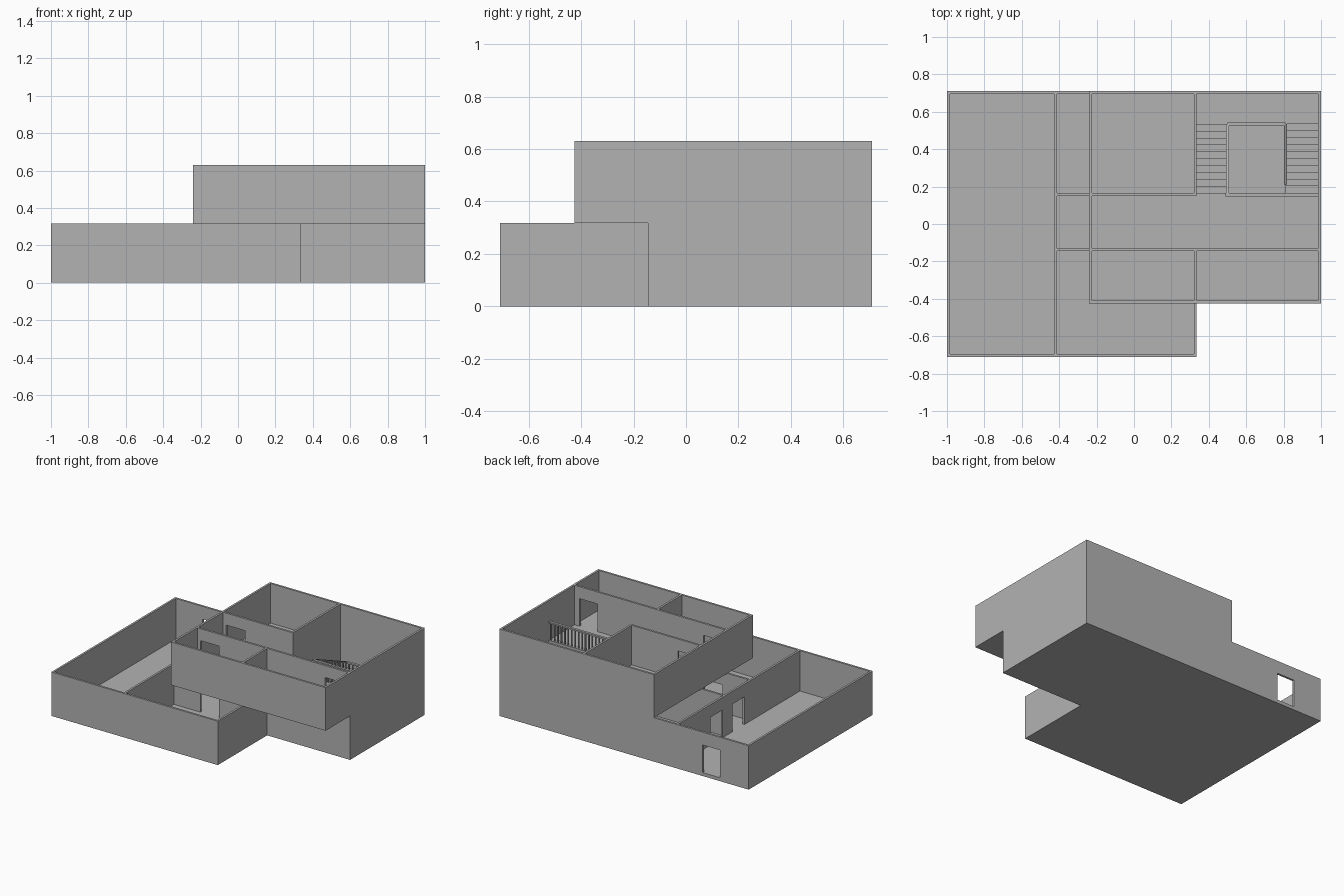
import bpy
import bmesh
from mathutils import Vector

cube = bpy.data.objects.get("Cube")
if cube:
    bpy.data.objects.remove(cube, do_unlink=True)

grey = bpy.data.materials.new("plaster_grey")
grey.use_nodes = True
COLOUR = (0.45, 0.45, 0.45, 1)
grey.diffuse_color = COLOUR
grey.node_tree.nodes["Principled BSDF"].inputs["Base Color"].default_value = COLOUR

T = 0.015                      # wall thickness
X, Y = 1.0, 0.71               # outer half sizes
FLOOR, CEIL, UPPER, TOP = 0.025, 0.318, 0.343, 0.63
DOOR = 0.2                     # door height


def add_box(bm, lo, hi, shear=(0, 0)):
    """Axis-aligned box; shear raises its z along x and y."""
    verts = bmesh.ops.create_cube(bm, size=1)["verts"]
    lo, hi = Vector(lo), Vector(hi)
    for v in verts:
        x, y, z = v.co
        v.co = (lo + hi) / 2 + Vector((x * (hi.x - lo.x), y * (hi.y - lo.y), z * (hi.z - lo.z)))
        v.co.z += x * shear[0] + y * shear[1]


def finish(name, bm):
    mesh = bpy.data.meshes.new(name)
    bm.to_mesh(mesh)
    bm.free()
    mesh.materials.append(grey)
    obj = bpy.data.objects.new(name, mesh)
    bpy.context.collection.objects.link(obj)
    return obj


def boxes(name, items):
    bm = bmesh.new()
    for lo, hi in items:
        add_box(bm, lo, hi)
    return finish(name, bm)


def wall(name, axis, at, start, end, z, doors=()):
    """Wall along an axis, its low side at `at`, with door openings cut out."""
    bm = bmesh.new()

    def piece(a, b, low, high):
        if axis == "x":
            add_box(bm, (a, at, low), (b, at + T, high))
        else:
            add_box(bm, (at, a, low), (at + T, b, high))

    cursor = start
    for a, b in doors:
        piece(cursor, a, z[0], z[1])
        piece(a, b, z[0] + DOOR, z[1])
        cursor = b
    piece(cursor, end, z[0], z[1])
    return finish(name, bm)


def railing(name, p, q, posts, height=0.13):
    """Handrail with balusters between two foot points, level or sloping."""
    bm = bmesh.new()
    p, q = Vector(p), Vector(q)
    d, mid = q - p, (p + q) / 2
    along_x = abs(d.x) > abs(d.y)
    half = Vector((abs(d.x) / 2, 0.009, 0.005)) if along_x else Vector((0.009, abs(d.y) / 2, 0.005))
    rise = d.z * (1 if (d.x if along_x else d.y) > 0 else -1)
    centre = mid + Vector((0, 0, height))
    add_box(bm, centre - half, centre + half, (rise, 0) if along_x else (0, rise))
    for i in range(posts):
        f = p + d * ((i + 0.5) / posts)
        add_box(bm, f - Vector((0.004, 0.004, 0)), f + Vector((0.004, 0.004, height)))
    return finish(name, bm)


# Ground floor plate, L-shaped
NX, NY = 0.335, -0.145         # inner corner of the L
boxes("ground_floor", [((-X, -Y, 0), (NX, NY, FLOOR)), ((-X, NY, 0), (X, Y, FLOOR))])

# Ground storey walls
G = (FLOOR, CEIL)
wall("ground_left_end_wall", "y", -X, -Y, Y, G)
wall("ground_front_wall", "x", -Y, -X, NX, G)
wall("ground_back_wall", "x", Y - T, -X, X, G, [(-0.77, -0.63)])
wall("ground_side_wall", "y", X - T, NY, Y, G)
wall("ground_step_wall", "y", NX - T, -Y, NY + T, G)
wall("ground_partition", "y", -0.427, -Y, Y, G, [(-0.06, 0.08), (0.19, 0.33)])
wall("ground_middle_wall", "x", NY, -0.42, X, G, [(-0.2, -0.05)])
wall("ground_room_wall", "x", 0.15, -0.42, NX, G)
wall("ground_stair_wall", "y", NX - T, 0.15, Y, G)

# Upper floor plate, open over the stairwell
UX, UY, WELL = -0.24, -0.425, 0.165
boxes("upper_floor", [
    ((UX, UY, CEIL), (X, WELL, UPPER)),
    ((UX, WELL, CEIL), (NX, Y, UPPER)),
    ((NX, Y - T, CEIL), (X, Y, UPPER)),
    ((X - T, WELL, CEIL), (X, Y - T, UPPER)),
])

# Upper storey walls
U = (UPPER, TOP)
wall("upper_end_wall", "y", UX, UY, Y, U)
wall("upper_side_wall", "y", X - T, UY, Y, U)
wall("upper_front_wall", "x", UY, UX, X, U)
wall("upper_back_wall", "x", Y - T, UX, X, U)
wall("upper_hall_front_wall", "x", NY, UX, X, U, [(-0.2, -0.05), (0.8, 0.945)])
wall("upper_hall_back_wall", "x", 0.15, UX, NX, U, [(-0.2, -0.05)])
wall("upper_stair_wall", "y", NX - T, 0.15, Y, U)
wall("upper_room_divider", "y", NX - T, UY, NY, U)

# Two stair flights joined by a landing at the back
LAND, Y0, Y1, STEPS = 0.184, WELL, 0.535, 10
IN_L, IN_R = 0.5, 0.81         # inner edges of the flights
boxes("stair_landing", [((NX, Y1, LAND - FLOOR), (X - T, Y - T, LAND))])


def flight(name, x0, x1, y_from, y_to, z_from, z_to):
    run, rise = (y_to - y_from) / STEPS, (z_to - z_from) / (STEPS + 1)
    items = []
    for i in range(STEPS):
        ya, yb = sorted((y_from + run * i, y_from + run * (i + 1)))
        z = z_from + rise * (i + 1)
        items.append(((x0, ya, z - rise * 1.8), (x1, yb, z)))
    boxes(name, items)


flight("lower_stair_flight", IN_R, X - T, Y0, Y1, FLOOR, LAND)
flight("upper_stair_flight", NX, IN_L, Y1, Y0, LAND, UPPER)

# Railings around the stairwell
railing("hall_railing", (IN_L - 0.01, 0.156, UPPER), (X - T, 0.156, UPPER), 18)
railing("landing_railing", (IN_L, Y1, LAND), (IN_R, Y1, LAND), 10)
railing("upper_flight_railing", (IN_L, Y0, UPPER), (IN_L, Y1, LAND), 12)
railing("lower_flight_railing", (IN_R, 0.21, FLOOR + 0.02), (IN_R, Y1, LAND), 10)
